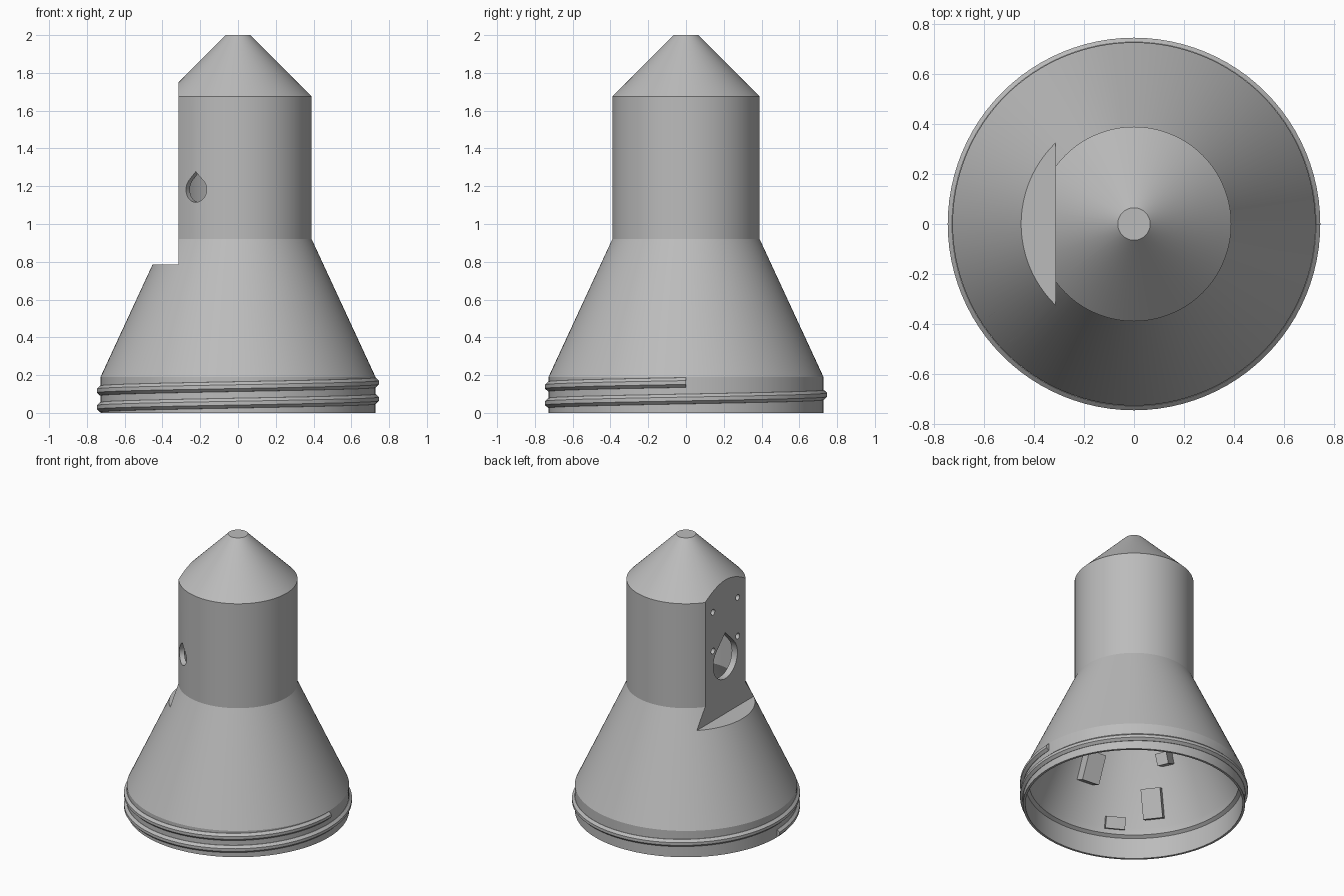
import bpy, bmesh
from math import sin, cos, pi, radians
from mathutils import Matrix, Vector

cube = bpy.data.objects.get("Cube")
if cube:
    bpy.data.objects.remove(cube)

grey = bpy.data.materials.new("plain grey")
grey.use_nodes = True
GREY = (0.5, 0.5, 0.5, 1)
grey.diffuse_color = GREY
grey.node_tree.nodes["Principled BSDF"].inputs["Base Color"].default_value = GREY


def make(name, bm):
    bmesh.ops.recalc_face_normals(bm, faces=bm.faces)
    mesh = bpy.data.meshes.new(name)
    bm.to_mesh(mesh)
    bm.free()
    obj = bpy.data.objects.new(name, mesh)
    bpy.context.collection.objects.link(obj)
    mesh.materials.append(grey)
    return obj


def lathe(name, profile, sides=128):
    """Closed solid of revolution from (radius, height) points."""
    bm = bmesh.new()
    rings = [[bm.verts.new((r * cos(2 * pi * i / sides), r * sin(2 * pi * i / sides), z))
              for i in range(sides)] for r, z in profile]
    for a, b in zip(rings, rings[1:]):
        for i in range(sides):
            j = (i + 1) % sides
            bm.faces.new((a[i], a[j], b[j], b[i]))
    bm.faces.new(rings[0])
    bm.faces.new(rings[-1])
    return make(name, bm)


def box(name, size, matrix):
    bm = bmesh.new()
    bmesh.ops.create_cube(bm, size=1, matrix=matrix @ Matrix.Diagonal((*size, 1)))
    return make(name, bm)


def radial_hole(name, angle, start, depth, radius, y=0, z=0, pointed=False):
    """Prism pointing outwards along an angle; pointed gives a teardrop."""
    bm = bmesh.new()
    outline = [(radius * cos(2 * pi * i / 32), radius * sin(2 * pi * i / 32)) for i in range(32)]
    if pointed:
        outline = [p for p in outline if p[1] <= radius * 0.72]
        at = next(i for i, p in enumerate(outline) if p[0] < 0)
        outline.insert(at, (0, radius * 2 ** 0.5))
    turn = Matrix.Rotation(angle, 4, 'Z')
    ends = [[bm.verts.new(turn @ Vector((x, y + a, z + b))) for a, b in outline]
            for x in (start, start + depth)]
    n = len(outline)
    for i in range(n):
        j = (i + 1) % n
        bm.faces.new((ends[0][i], ends[0][j], ends[1][j], ends[1][i]))
    for end in ends:
        bm.faces.new(end)
    return make(name, bm)


def cut(obj, cutter):
    cutter.hide_render = True
    mod = obj.modifiers.new("cut", 'BOOLEAN')
    mod.operation = 'DIFFERENCE'
    mod.solver = 'EXACT'
    mod.object = cutter
    bpy.context.view_layer.objects.active = obj
    bpy.ops.object.modifier_apply(modifier=mod.name)
    bpy.data.objects.remove(cutter)


def smooth(obj):
    bpy.ops.object.select_all(action='DESELECT')
    obj.select_set(True)
    bpy.context.view_layer.objects.active = obj
    bpy.ops.object.shade_smooth_by_angle(angle=radians(20))


def side_cutter(x, floor):
    return box("side_cutter", (1, 2, 2), Matrix.Translation((x - 0.5, 0, floor + 1)))


# Outer housing with one flat side
housing = lathe("housing", [(0.728, 0), (0.728, 0.19), (0.39, 0.92),
                            (0.39, 1.675), (0.065, 2)])
cut(housing, side_cutter(-0.315, 0.785))

# Hollow inside, following the flat side
hollow = lathe("hollow", [(0.712, -0.1), (0.712, 0.15), (0.69, 0.165), (0.68, 0.21),
                          (0.355, 0.92), (0.355, 1.66), (0.05, 1.96)])
cut(hollow, side_cutter(-0.27, 0.745))
cut(housing, hollow)

# Teardrop openings in the flat side and the front
cut(housing, radial_hole("flat_opening", pi, 0.2, 0.3, 0.138, z=1.175, pointed=True))
cut(housing, radial_hole("front_opening", radians(235), 0.25, 0.3, 0.067, z=1.182, pointed=True))

# Four screw holes in the flat side
for y in (-0.141, 0.141):
    for z in (1.29, 1.57):
        cut(housing, radial_hole("screw_hole", pi, 0.2, 0.3, 0.021, y=y, z=z))
smooth(housing)

# Screw thread around the base: one and a half turns
bm = bmesh.new()
section = [(0.715, -0.028), (0.73, -0.026), (0.747, -0.01),
           (0.747, 0.01), (0.73, 0.026), (0.715, 0.028)]
steps = 144
rings = []
for s in range(steps + 1):
    t = s / steps
    a = pi + 3 * pi * t
    rise = 0.03 + 0.131 * t
    rings.append([bm.verts.new((r * cos(a), r * sin(a), rise + z)) for r, z in section])
n = len(section)
for a, b in zip(rings, rings[1:]):
    for i in range(n):
        j = (i + 1) % n
        bm.faces.new((a[i], a[j], b[j], b[i]))
bm.faces.new(rings[0])
bm.faces.new(rings[-1])
smooth(make("screw_thread", bm))

# Small mounting blocks on the inner wall
for name, angle, radius, z, size in (
        ("low_block", 241, 0.66, 0.23, (0.07, 0.13, 0.08)),
        ("middle_block", 218, 0.6, 0.34, (0.1, 0.13, 0.2)),
        ("high_block", 264, 0.51, 0.52, (0.1, 0.13, 0.2)),
        ("top_block", 204, 0.46, 0.58, (0.1, 0.08, 0.08))):
    place = (Matrix.Rotation(radians(angle), 4, 'Z') @ Matrix.Translation((radius, 0, z))
             @ Matrix.Rotation(radians(-25), 4, 'Y'))
    box(name, size, place)
